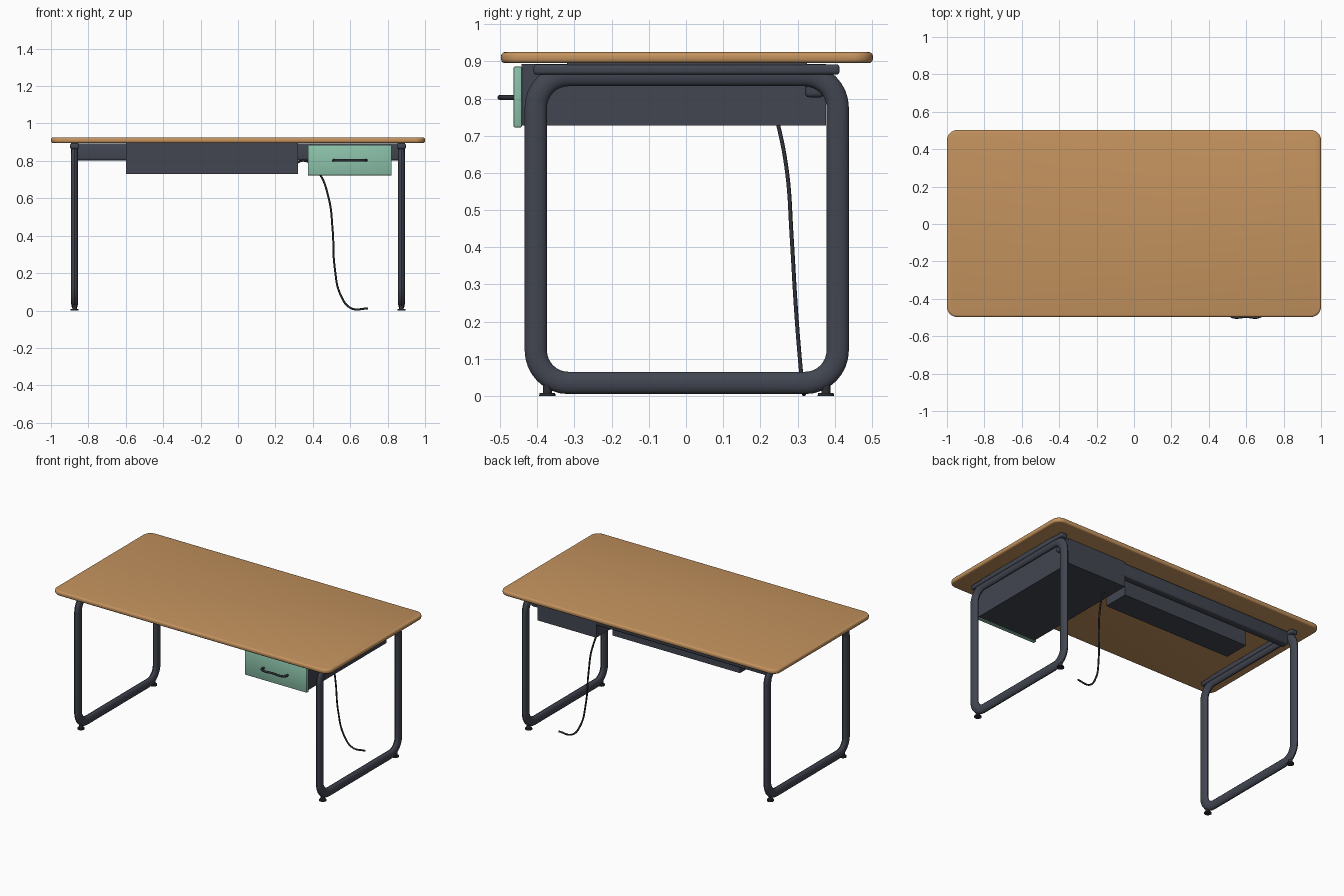
import bpy, bmesh, math
from mathutils import Vector

if "Cube" in bpy.data.objects:
    bpy.data.objects.remove(bpy.data.objects["Cube"])


def material(name, rgb):
    m = bpy.data.materials.new(name)
    m.diffuse_color = (*rgb, 1)
    m.use_nodes = True
    m.node_tree.nodes["Principled BSDF"].inputs["Base Color"].default_value = m.diffuse_color
    return m


WOOD = material("warm wood", (0.55, 0.29, 0.112))
STEEL = material("dark slate metal", (0.054, 0.061, 0.082))
GREEN = material("sage green", (0.26, 0.54, 0.40))
BLACK = material("near black", (0.025, 0.028, 0.035))


def finish(name, bm, mat, smooth=True):
    bmesh.ops.recalc_face_normals(bm, faces=bm.faces)
    me = bpy.data.meshes.new(name)
    bm.to_mesh(me)
    bm.free()
    me.materials.append(mat)
    ob = bpy.data.objects.new(name, me)
    bpy.context.collection.objects.link(ob)
    if smooth:
        bpy.ops.object.select_all(action='DESELECT')
        ob.select_set(True)
        bpy.context.view_layer.objects.active = ob
        bpy.ops.object.shade_smooth_by_angle(angle=math.radians(35))
    return ob


def box(name, x, y, z, mat, bevel=0.0, segments=2):
    """Box from (min, max) ranges, with optional rounded edges."""
    bm = bmesh.new()
    bmesh.ops.create_cube(bm, size=1)
    for v in bm.verts:
        v.co = [(r[0] + r[1]) / 2 + c * (r[1] - r[0]) for r, c in zip((x, y, z), v.co)]
    if bevel:
        bmesh.ops.bevel(bm, geom=bm.edges[:], offset=bevel, segments=segments,
                        profile=0.5, affect='EDGES')
    return finish(name, bm, mat, bevel > 0)


def rounded_rect(a0, a1, b0, b1, r, n):
    """Corner-rounded rectangle as a list of 2D points."""
    pts = []
    corners = ((a1 - r, b1 - r), (a0 + r, b1 - r), (a0 + r, b0 + r), (a1 - r, b0 + r))
    for q, (ca, cb) in enumerate(corners):
        for i in range(n + 1):
            t = math.pi / 2 * (q + i / n)
            pts.append((ca + r * math.cos(t), cb + r * math.sin(t)))
    return pts


def tube(name, points, radius, mat, closed_ends=True):
    """Round tube along a smooth curve through the points."""
    cu = bpy.data.curves.new(name, 'CURVE')
    cu.dimensions = '3D'
    cu.bevel_depth = radius
    cu.bevel_resolution = 2
    cu.use_fill_caps = closed_ends
    sp = cu.splines.new('BEZIER')
    sp.resolution_u = 8
    sp.bezier_points.add(len(points) - 1)
    for bp, p in zip(sp.bezier_points, points):
        bp.co = p
        bp.handle_left_type = bp.handle_right_type = 'AUTO'
    cu.materials.append(mat)
    ob = bpy.data.objects.new(name, cu)
    bpy.context.collection.objects.link(ob)
    return ob


# Desktop: rounded corners and softened rim
Y0 = 0.0025
bm = bmesh.new()
outline = rounded_rect(-1, 1, -0.5 + Y0, 0.5 + Y0, 0.055, 8)
face = bm.faces.new([bm.verts.new((a, b, 0.895)) for a, b in outline])
ext = bmesh.ops.extrude_face_region(bm, geom=[face])
top_verts = [g for g in ext["geom"] if isinstance(g, bmesh.types.BMVert)]
bmesh.ops.translate(bm, verts=top_verts, vec=(0, 0, 0.03))
rim = [e for e in bm.edges if abs(e.verts[0].co.z - e.verts[1].co.z) < 1e-6]
bmesh.ops.bevel(bm, geom=rim, offset=0.011, segments=3, profile=0.5, affect='EDGES')
finish("desktop", bm, WOOD)


def leg_loop(name, cx):
    """Closed oval-section loop in the YZ plane."""
    bm = bmesh.new()
    hw, hx, n = 0.03, 0.018, 16
    path = rounded_rect(-0.404, 0.408, 0.035, 0.863, 0.088, 8)
    rings = []
    for i, (py, pz) in enumerate(path):
        a, b = path[i - 1], path[(i + 1) % len(path)]
        t = Vector((b[0] - a[0], b[1] - a[1])).normalized()
        # exact corner normals at the ends of straight runs
        k = i % 9
        if k in (0, 8):
            ang = math.pi / 2 * (i // 9 + (k == 8))
            t = Vector((-math.sin(ang), math.cos(ang)))
        nrm = Vector((t.y, -t.x))
        ring = []
        for j in range(n):
            w = 2 * math.pi * j / n
            s = hw * math.cos(w)
            ring.append(bm.verts.new((cx + hx * math.sin(w), py + nrm.x * s, pz + nrm.y * s)))
        rings.append(ring)
    for i, r in enumerate(rings):
        q = rings[(i + 1) % len(rings)]
        for j in range(n):
            m = (j + 1) % n
            bm.faces.new((r[j], r[m], q[m], q[j]))
    return finish(name, bm, STEEL)


def cylinder(name, x, y, z0, z1, r0, r1, mat):
    bm = bmesh.new()
    bmesh.ops.create_cone(bm, cap_ends=True, segments=20, radius1=r0, radius2=r1, depth=z1 - z0)
    bmesh.ops.translate(bm, verts=bm.verts, vec=(x, y, (z0 + z1) / 2))
    return finish(name, bm, mat)


# Leg loops, side rails, mounting plates and feet on both sides
for side, s in (("left", -1), ("right", 1)):
    cx = 0.874 * s
    leg_loop(side + "_leg_loop", cx)
    box(side + "_side_rail", (cx - 0.024, cx + 0.024), (-0.41, 0.413), (0.864, 0.892),
        STEEL, 0.009, 3)
    box(side + "_mounting_plate", (cx - 0.02, cx + 0.02), (-0.32, 0.325), (0.890, 0.8955), STEEL)
    for end, y in (("front", -0.373), ("back", 0.376)):
        cylinder(f"{side}_{end}_foot", cx, y, 0, 0.008, 0.022, 0.021, BLACK)
        cylinder(f"{side}_{end}_foot_stem", cx, y, 0.008, 0.035, 0.012, 0.012, BLACK)

# Rear beam and cable tray
box("rear_beam", (-0.865, 0.865), (0.32, 0.372), (0.803, 0.892), STEEL, 0.012, 3)
box("cable_tray", (-0.6, 0.32), (0.13, 0.30), (0.73, 0.8945), STEEL)

# Drawer case, front panel and pull
box("drawer_case", (0.385, 0.812), (-0.442, 0.376), (0.727, 0.893), STEEL)
box("drawer_front", (0.373, 0.822), (-0.464, -0.441), (0.722, 0.886), GREEN, 0.004, 2)
tube("drawer_pull", [(0.512, -0.46, 0.803), (0.512, -0.484, 0.803), (0.524, -0.4955, 0.803),
                     (0.598, -0.4955, 0.803), (0.672, -0.4955, 0.803),
                     (0.684, -0.484, 0.803), (0.684, -0.46, 0.803)], 0.007, BLACK)

# Power cable from the tray, behind the drawer and down to the floor
tube("power_cable", [(0.30, 0.22, 0.785), (0.36, 0.225, 0.80), (0.43, 0.245, 0.74),
                     (0.485, 0.272, 0.60), (0.506, 0.284, 0.43), (0.517, 0.296, 0.23),
                     (0.55, 0.308, 0.08), (0.605, 0.315, 0.012), (0.695, 0.32, 0.011)],
     0.0055, BLACK)
